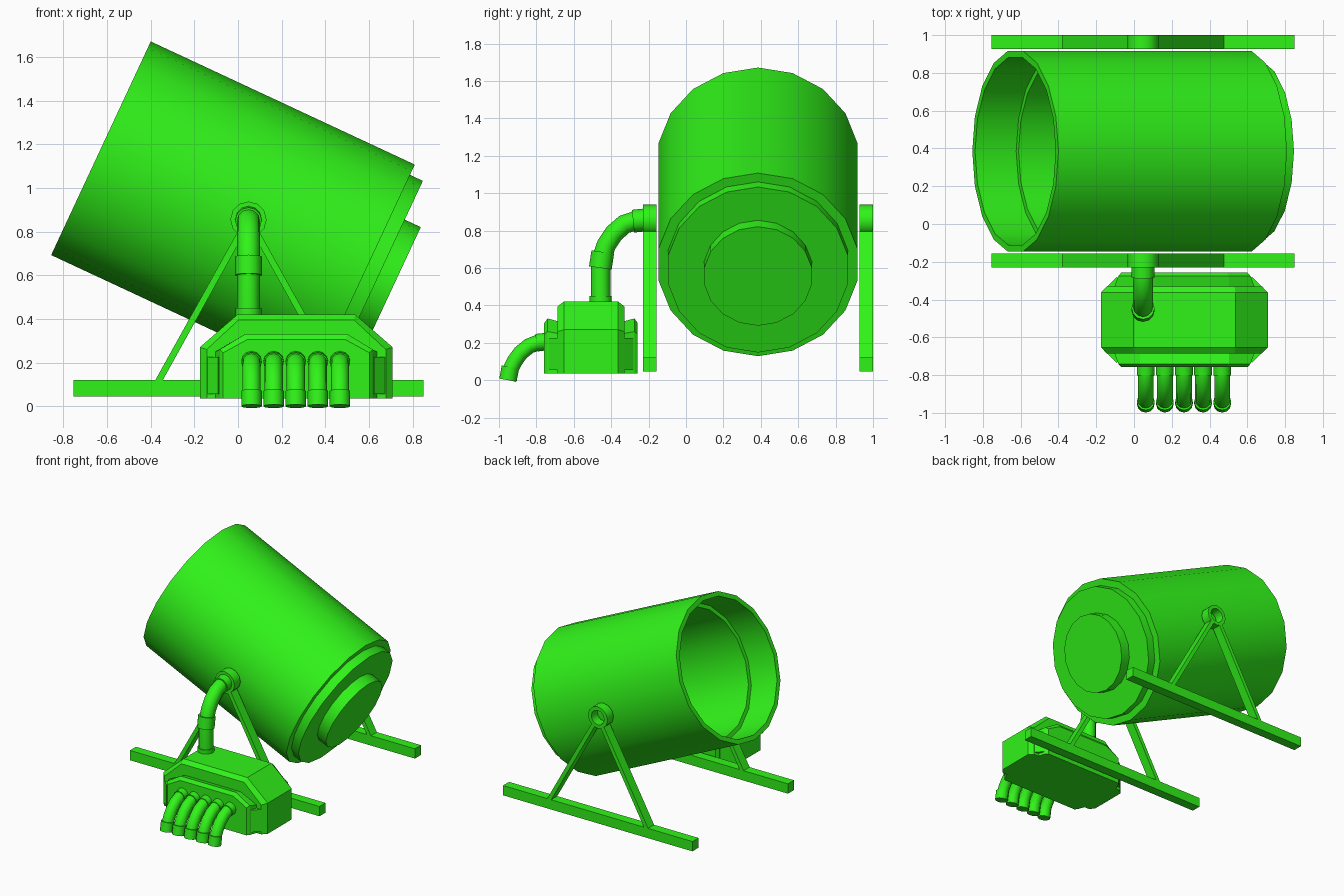
import bpy, bmesh, math
from mathutils import Vector, Matrix

if "Cube" in bpy.data.objects:
    bpy.data.objects.remove(bpy.data.objects["Cube"])

green = bpy.data.materials.new("green_paint")
green.diffuse_color = (0.03, 0.9, 0.01, 1)
green.use_nodes = True
green.node_tree.nodes["Principled BSDF"].inputs["Base Color"].default_value = green.diffuse_color


def finish(name, bm, angle=35, smooth=True):
    bmesh.ops.remove_doubles(bm, verts=bm.verts, dist=1e-5)
    bmesh.ops.recalc_face_normals(bm, faces=bm.faces)
    me = bpy.data.meshes.new(name)
    bm.to_mesh(me)
    bm.free()
    if smooth:
        me.shade_smooth()
        me.set_sharp_from_angle(angle=math.radians(angle))
    me.materials.append(green)
    ob = bpy.data.objects.new(name, me)
    bpy.context.collection.objects.link(ob)
    return ob


def loft(bm, rings, closed=False, caps=True):
    vs = [[bm.verts.new(p) for p in r] for r in rings]
    n = len(vs[0])
    pairs = list(zip(vs, vs[1:])) + ([(vs[-1], vs[0])] if closed else [])
    for a, b in pairs:
        for i in range(n):
            j = (i + 1) % n
            bm.faces.new((a[i], a[j], b[j], b[i]))
    if caps and not closed:
        bm.faces.new(vs[0])
        bm.faces.new(vs[-1])


def ring(c, u, v, r, n):
    return [c + r * (math.cos(a) * u + math.sin(a) * v)
            for a in (2 * math.pi * i / n for i in range(n))]


def lathe(name, origin, axis, up, profile, n, closed=False):
    o, d, u = Vector(origin), Vector(axis).normalized(), Vector(up).normalized()
    bm = bmesh.new()
    loft(bm, [ring(o + d * t, u, d.cross(u), r, n) for t, r in profile], closed)
    return finish(name, bm)


def tube(name, x, path, r, n=12):
    # round tube following a path of (y, z) points in the plane x
    pts = [Vector((x, y, z)) for y, z in path]
    bm, rings = bmesh.new(), []
    X = Vector((1, 0, 0))
    for i, p in enumerate(pts):
        t = (pts[min(i + 1, len(pts) - 1)] - pts[max(i - 1, 0)]).normalized()
        rings.append(ring(p, X, t.cross(X), r, n))
    loft(bm, rings)
    return finish(name, bm)


def box(name, center, size, rot=None):
    bm = bmesh.new()
    m = Matrix.Translation(center) @ (rot or Matrix()) @ Matrix.Diagonal((*size, 1))
    bmesh.ops.create_cube(bm, size=1, matrix=m)
    return finish(name, bm, smooth=False)


# tilted drum: outer wall, stepped closed end, hollow inside with a step
tilt = math.radians(25)
lathe("drum", (-0.628, 0.385, 1.182), (math.cos(tilt), 0, -math.sin(tilt)),
      (math.sin(tilt), 0, math.cos(tilt)),
      [(1.481, 0.292), (1.40, 0.292), (1.40, 0.488), (1.335, 0.488), (1.335, 0.54),
       (0, 0.54), (0, 0.505), (0.24, 0.505), (0.24, 0.475), (1.29, 0.475)], 18)

# stands on both sides: ground bar, two legs and hub ring
HX, HZ = 0.048, 0.855
for side, y in (("front", -0.193), ("back", 0.963)):
    box(side + "_base_bar", (0.048, y, 0.083), (1.605, 0.073, 0.075))
    for leg, top, foot in (("left", 0.01, -0.367), ("right", 0.086, 0.465)):
        a, b = Vector((top, y, 0.79)), Vector((foot, y, 0.11))
        d = a - b
        box(f"{side}_{leg}_leg", (a + b) / 2, (0.03, 0.073, d.length),
            Matrix.Rotation(math.atan2(d.x, d.z), 4, 'Y'))
    lathe(side + "_hub", (HX, y, HZ), (0, 1, 0), (0, 0, 1),
          [(-0.0365, 0.083), (0.0365, 0.083), (0.0365, 0.055), (-0.0365, 0.055)], 12, True)

# engine housing: chamfered sections (y offset, half width, shoulder, top half width, top)
CX, CY, ZB = 0.267, -0.508, 0.035
half = [(0.25, 0.335, 0.245, 0.225, 0.305), (0.232, 0.35, 0.26, 0.235, 0.33),
        (0.178, 0.37, 0.25, 0.235, 0.315), (0.178, 0.41, 0.26, 0.265, 0.395),
        (0.145, 0.442, 0.27, 0.27, 0.42)]
sections = [(-s[0], *s[1:]) for s in half] + half[::-1]
bm = bmesh.new()
loft(bm, [[Vector((CX + x, CY + dy, z)) for x, z in
           ((-w, ZB), (w, ZB), (w, sh), (tw, zt), (-tw, zt), (-w, sh))]
          for dy, w, sh, tw, zt in sections])
finish("engine_housing", bm, smooth=False)

# panels filling the engine's four corners
for sx in (-1, 1):
    for sy in (-1, 1):
        box("engine_corner_panel", (CX + sx * 0.377, CY + sy * 0.187, 0.14), (0.085, 0.03, 0.17),
            Matrix.Rotation(-sx * sy * math.radians(45), 4, 'Z'))

# five exhaust pipes bending down to the ground, with collars
bend = [(-0.74, 0.207), (-0.79, 0.202), (-0.84, 0.182), (-0.885, 0.145),
        (-0.917, 0.10), (-0.937, 0.06), (-0.95, 0.0)]
for i in range(5):
    x = 0.062 + i * 0.1013
    tube("exhaust_pipe", x, bend, 0.042)
    tube("exhaust_inlet_collar", x, [(-0.75, 0.206), (-0.80, 0.2)], 0.047)
    tube("exhaust_end_collar", x, [(-0.939, 0.07), (-0.952, 0.0)], 0.047)

# drive pipe from the engine up into the hub, with collars
rise = [(-0.456, 0.40), (-0.456, 0.60), (-0.448, 0.66), (-0.425, 0.725), (-0.385, 0.785),
        (-0.33, 0.833), (-0.27, 0.853), (-0.20, 0.857)]
tube("drive_pipe", HX, rise, 0.052)
tube("drive_pipe_foot", HX, [(-0.456, 0.40), (-0.456, 0.45)], 0.059)
tube("drive_pipe_mid_collar", HX, [(-0.458, 0.60), (-0.445, 0.685)], 0.061)
tube("drive_pipe_hub_collar", HX, [(-0.283, 0.85), (-0.215, 0.857)], 0.061)
